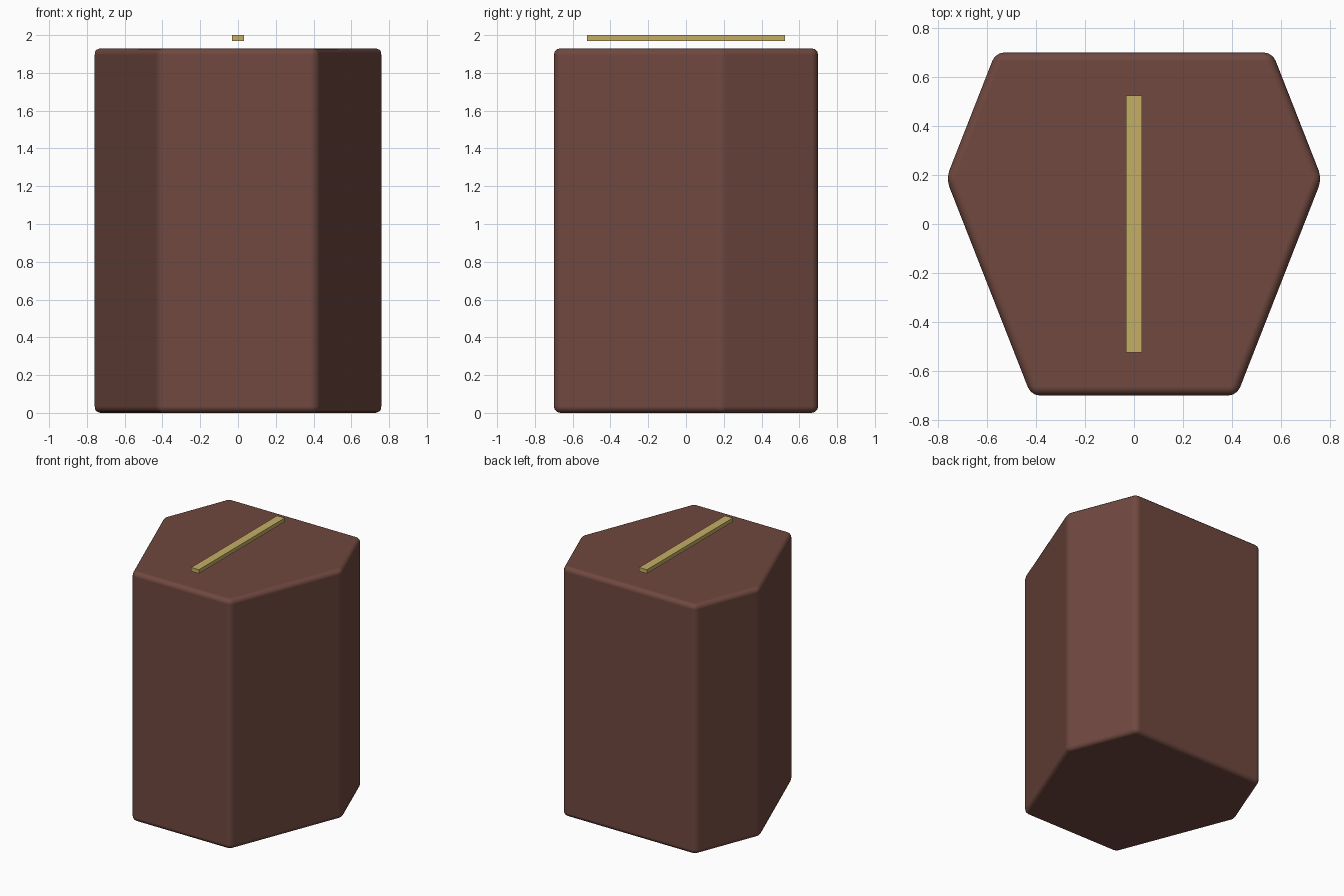
import bpy, bmesh, math

if "Cube" in bpy.data.objects:
    bpy.data.objects.remove(bpy.data.objects["Cube"])


def material(name, color):
    mat = bpy.data.materials.new(name)
    mat.diffuse_color = color
    mat.use_nodes = True
    mat.node_tree.nodes["Principled BSDF"].inputs["Base Color"].default_value = mat.diffuse_color
    return mat


def prism(name, outline, z0, z1, mat):
    bm = bmesh.new()
    face = bm.faces.new([bm.verts.new((x, y, z0)) for x, y in outline])
    top = bmesh.ops.extrude_face_region(bm, geom=[face])
    verts = [v for v in top["geom"] if isinstance(v, bmesh.types.BMVert)]
    bmesh.ops.translate(bm, verts=verts, vec=(0, 0, z1 - z0))
    bmesh.ops.recalc_face_normals(bm, faces=bm.faces)
    mesh = bpy.data.meshes.new(name)
    bm.to_mesh(mesh)
    bm.free()
    mesh.materials.append(mat)
    obj = bpy.data.objects.new(name, mesh)
    bpy.context.collection.objects.link(obj)
    return obj


# Six-sided body, mirrored from its right half, with softly rounded edges
half = [(0.42, -0.70), (0.767, 0.185), (0.565, 0.70)]
outline = half + [(-x, y) for x, y in reversed(half)]
body = prism("body", outline, 0.0, 1.93,
             material("dark_brown", (0.16, 0.065, 0.05, 1)))
bevel = body.modifiers.new("rounded_edges", "BEVEL")
bevel.width = 0.035
bevel.segments = 3
bevel.limit_method = "ANGLE"
bevel.angle_limit = math.radians(20)
bevel.harden_normals = True
body.data.shade_smooth()

# Thin brass strip hovering just above the top
strip = [(-0.033, -0.525), (0.033, -0.525), (0.033, 0.525), (-0.033, 0.525)]
prism("top_strip", strip, 1.97, 2.0, material("brass", (0.55, 0.42, 0.13, 1)))
